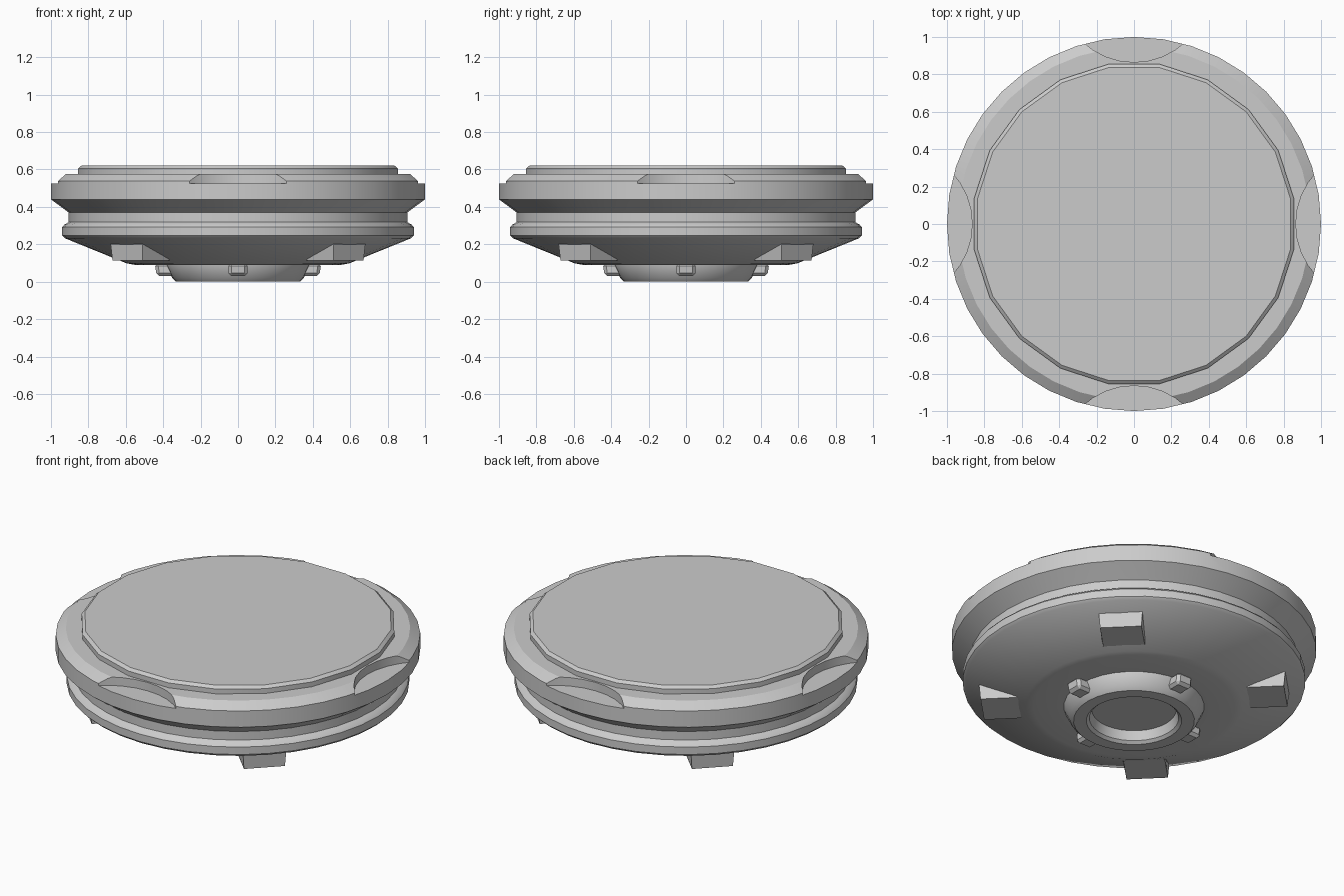
import bpy, bmesh, math
from mathutils import Matrix, Vector

if "Cube" in bpy.data.objects:
    bpy.data.objects.remove(bpy.data.objects["Cube"])


def finish(name, bm, smooth=True):
    bmesh.ops.recalc_face_normals(bm, faces=bm.faces)
    me = bpy.data.meshes.new(name)
    bm.to_mesh(me)
    bm.free()
    ob = bpy.data.objects.new(name, me)
    bpy.context.collection.objects.link(ob)
    if smooth:
        shade(ob)
    return ob


def shade(ob):
    bpy.ops.object.select_all(action='DESELECT')
    ob.select_set(True)
    bpy.context.view_layer.objects.active = ob
    bpy.ops.object.shade_smooth_by_angle(angle=math.radians(30))


def lathe(name, profile, sides, phase=0.0):
    """Closed solid of revolution from (radius, z) points, capped at both ends."""
    bm = bmesh.new()
    rings = []
    for r, z in profile:
        rings.append([bm.verts.new((r * math.cos(phase + 2 * math.pi * i / sides),
                                    r * math.sin(phase + 2 * math.pi * i / sides), z))
                      for i in range(sides)])
    for a, b in zip(rings, rings[1:]):
        for i in range(sides):
            j = (i + 1) % sides
            bm.faces.new((a[i], a[j], b[j], b[i]))
    bm.faces.new(rings[0])
    bm.faces.new(rings[-1])
    return finish(name, bm)


def block(name, outline, half_width, angle, bevel, taper=1.0):
    """Radial (r, z) outline given thickness, turned about z."""
    bm = bmesh.new()
    low = min(z for r, z in outline)
    sides = []
    for s in (-1, 1):
        sides.append([bm.verts.new((r, s * half_width * (taper if z == low else 1), z))
                      for r, z in outline])
    n = len(outline)
    for i in range(n):
        j = (i + 1) % n
        bm.faces.new((sides[0][i], sides[0][j], sides[1][j], sides[1][i]))
    bm.faces.new(sides[0])
    bm.faces.new(sides[1])
    if bevel:
        bmesh.ops.bevel(bm, geom=bm.edges[:], offset=bevel, segments=1, affect='EDGES')
    bmesh.ops.rotate(bm, verts=bm.verts, cent=Vector(), matrix=Matrix.Rotation(angle, 3, 'Z'))
    return finish(name, bm)


# main body: bowl, waist groove and outer rim
body = lathe("body", [(0.385, 0.09), (0.55, 0.09), (0.595, 0.098), (0.925, 0.232), (0.94, 0.247),
                      (0.94, 0.292), (0.928, 0.306), (0.905, 0.318), (0.905, 0.37),
                      (0.925, 0.385), (1.0, 0.44), (1.0, 0.538), (0.945, 0.576)], 40)

# four scooped notches in the rim
for k in range(4):
    a = k * math.pi / 2
    cutter = lathe(f"notch_cutter_{k}", [(0.40, 0.525), (0.40, 0.8)], 32)
    cutter.location = (1.265 * math.cos(a), 1.265 * math.sin(a), 0)
    cutter.hide_render = True
    cutter.hide_set(True)
    mod = body.modifiers.new("notch", 'BOOLEAN')
    mod.operation = 'DIFFERENCE'
    mod.solver = 'EXACT'
    mod.object = cutter
bpy.context.view_layer.update()
graph = bpy.context.evaluated_depsgraph_get()
cut_mesh = bpy.data.meshes.new_from_object(body.evaluated_get(graph))
body.modifiers.clear()
body.data = cut_mesh
for ob in [o for o in bpy.data.objects if o.name.startswith("notch_cutter")]:
    bpy.data.objects.remove(ob)
shade(body)

# raised top plate, twenty sided
lathe("top_plate", [(0.866, 0.57), (0.866, 0.605), (0.848, 0.62)], 20, math.pi / 20)

# hollow hub underneath
lathe("hub", [(0.385, 0.10), (0.385, 0.088), (0.352, 0.02), (0.332, 0.0), (0.262, 0.0),
              (0.245, 0.015), (0.232, 0.07)], 32)

for k in range(4):
    a = k * math.pi / 2
    # small lugs around the hub
    block(f"hub_lug_{k}", [(0.33, 0.10), (0.445, 0.10), (0.435, 0.03), (0.33, 0.03)],
          0.052, a, 0.016)
    # feet on the bowl, on the diagonals
    block(f"foot_{k}", [(0.63, 0.114), (0.835, 0.114), (0.843, 0.2), (0.82, 0.215), (0.64, 0.14)],
          0.12, a + math.pi / 4, 0.0, 0.95)
